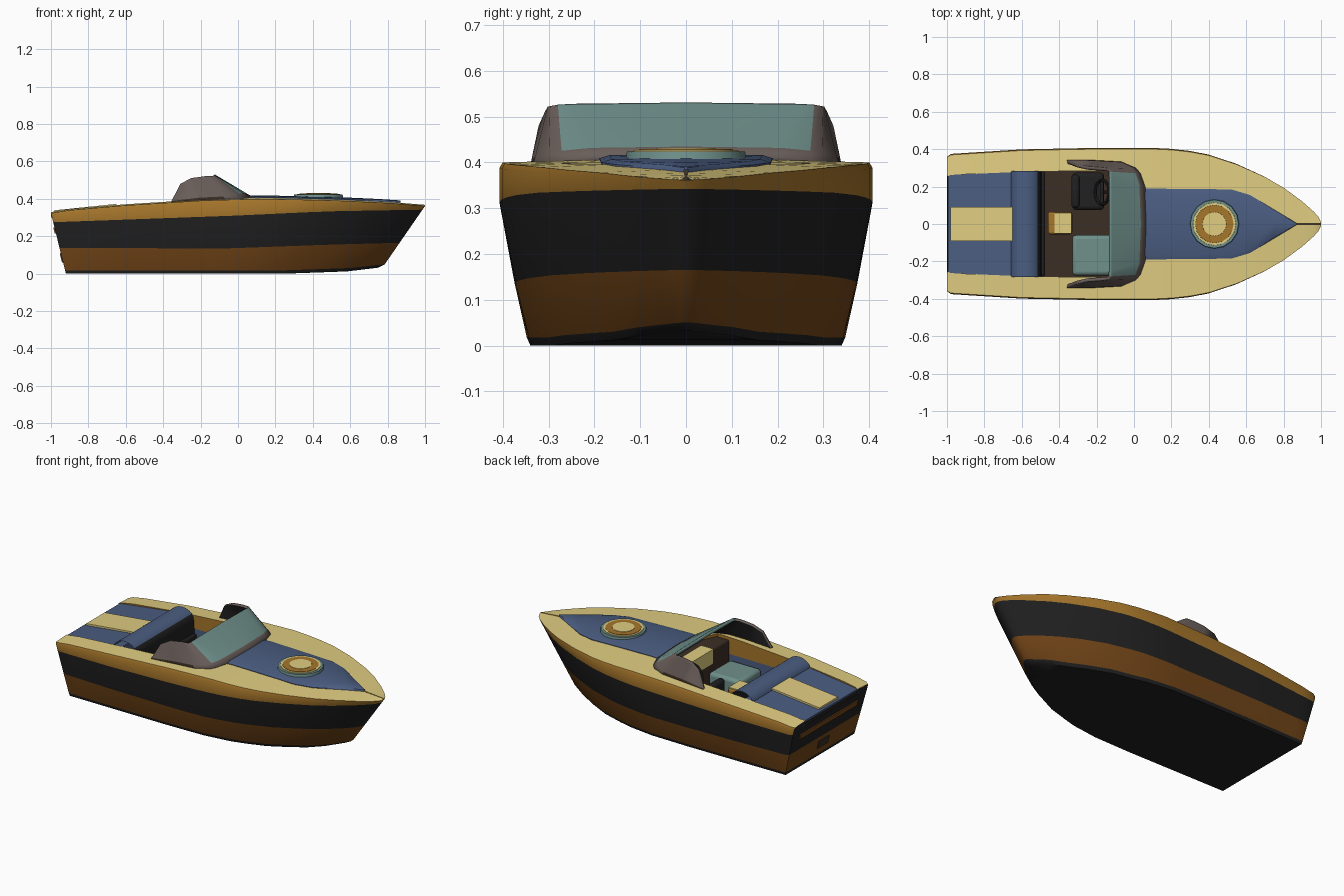
import bpy, bmesh, math
from mathutils import Vector

if "Cube" in bpy.data.objects:
    bpy.data.objects.remove(bpy.data.objects["Cube"])


def material(name, r, g, b):
    m = bpy.data.materials.new(name)
    m.use_nodes = True
    m.diffuse_color = (r, g, b, 1)
    m.node_tree.nodes["Principled BSDF"].inputs["Base Color"].default_value = (r, g, b, 1)
    return m


cream = material("cream deck", .75, .61, .22)
amber = material("amber wood", .38, .18, .024)
brown = material("brown wood", .17, .06, .009)
black = material("black paint", .015, .015, .015)
blue = material("blue vinyl", .07, .11, .22)
teal = material("teal glass", .16, .28, .26)
grey = material("grey frame", .14, .11, .1)
floor = material("dark floor", .045, .028, .018)


def finish(name, bm, mats):
    bmesh.ops.recalc_face_normals(bm, faces=bm.faces)
    mesh = bpy.data.meshes.new(name)
    bm.to_mesh(mesh)
    bm.free()
    for m in mats:
        mesh.materials.append(m)
    ob = bpy.data.objects.new(name, mesh)
    bpy.context.collection.objects.link(ob)
    return ob


def mirror(ob):
    mod = ob.modifiers.new("mirror", 'MIRROR')
    mod.use_axis = (False, True, False)
    mod.merge_threshold = .0005


def interp(table, x):
    """Piecewise linear lookup in a list of pairs."""
    if x <= table[0][0]:
        return table[0][1]
    for (a, u), (b, v) in zip(table, table[1:]):
        if x <= b:
            return u + (v - u) * (x - a) / (b - a)
    return table[-1][1]


def grid(bm, rows, mat_of):
    """Skin a list of equally long point rows; mat_of(row, column) picks the slot."""
    vs = [[bm.verts.new(p) for p in row] for row in rows]
    for i in range(len(vs) - 1):
        for j in range(len(vs[0]) - 1):
            f = bm.faces.new((vs[i][j], vs[i + 1][j], vs[i + 1][j + 1], vs[i][j + 1]))
            f.material_index = mat_of(i, j)
    return vs


def block(name, x, y, z, mat, bevel=0.0, tilt=0.0, rear_drop=0.0):
    """Box from ranges; rear_drop lowers the rear end of the top."""
    centre = Vector((sum(x), sum(y), sum(z))) / 2
    bm = bmesh.new()
    bmesh.ops.create_cube(bm, size=1)
    for v in bm.verts:
        drop = rear_drop if v.co.x < 0 and v.co.z > 0 else 0
        v.co = Vector((v.co.x * (x[1] - x[0]), v.co.y * (y[1] - y[0]), v.co.z * (z[1] - z[0]) - drop))
    ob = finish(name, bm, [mat])
    ob.location = centre
    ob.rotation_euler.y = tilt
    if bevel:
        mod = ob.modifiers.new("bevel", 'BEVEL')
        mod.width, mod.segments = bevel, 3


def disc(name, radius, z0, z1, mat, x):
    bm = bmesh.new()
    bmesh.ops.create_cone(bm, cap_ends=True, segments=16, radius1=radius,
                          radius2=radius - .006, depth=z1 - z0)
    finish(name, bm, [mat]).location = (x, 0, (z0 + z1) / 2)


# Hull lines
sheer_w = [(-1, .362), (-.98, .375), (-.6, .399), (-.2, .407), (.1, .407), (.2, .402), (.3, .391), (.4, .372),
           (.55, .323), (.7, .255), (.8, .197), (.9, .122), (.96, .068), (.985, .04), (1, .012)]
sheer_z = [(-1, .322), (-.95, .335), (-.6, .365), (-.2, .39), (.1, .4), (.5, .392), (.8, .378), (1, .362)]
chine_w = [(-1, .338), (-.2, .342), (.1, .337), (.3, .315), (.55, .26), (.75, .182), (.9, .1), (1, .012)]
chine_z = [(-1, 0), (.4, 0), (.8, .012), (1, .032)]
stripe_top = [(-1, .275), (0, .31), (.5, .333), (1, .342)]
stripe_low = [(-1, .137), (0, .135), (.6, .155), (1, .165)]
opening = [(-1, .28), (-.02, .285), (.03, .18), (.52, .18), (.6, .15), (.84, .004), (1, .002)]
sole_z = [(-.75, .3), (-.6, .16), (-.02, .16), (.03, .358)]
stations = [-1, -.98, -.9, -.75, -.6, -.4, -.2, -.02, .03, .1, .2, .3, .4, .55, .7, .8, .86, .9, .96, .985, 1]

# Hull shell with painted bands, side deck and two-tone cockpit lining
hull_mats = [black, brown, amber, cream, floor, blue]
band = [0, 0, 1, 0, 2, 2, 3, 2, 5, 4]


def section(x):
    wt, zt, wb, zb, sole = (interp(t, x) for t in (sheer_w, sheer_z, chine_w, chine_z, sole_z))
    low = -.92 + (x + 1) * .835

    def side(z):
        f = z / zt
        return Vector((low + (x - low) * f, wb + (wt - wb) * min(1, z / .31) ** .85, z))
    inner = min(interp(opening, x), wt * .7)
    keel, chine = Vector((low, 0, zb)), Vector((low, wb - .006 * wb, zb))
    return [keel, chine, side(zb + .018), side(interp(stripe_low, x)), side(interp(stripe_top, x)),
            side(zt - .012), Vector((x, wt * .985, zt)), Vector((x, inner, zt + .006)),
            Vector((x, inner, max(sole, .295))), Vector((x, inner, sole)), Vector((x, 0, sole))]


bm = bmesh.new()
skin = grid(bm, [section(x) for x in stations], lambda i, j: band[j])
for end, colours in ((skin[0], [0, 1, 0, 0, 0]), (skin[-1], band[1:6])):
    mids = [bm.verts.new((v.co.x, 0, v.co.z)) for v in end[1:7]]
    for k, colour in enumerate(colours):
        f = bm.faces.new((end[k + 1], end[k + 2], mids[k + 1], mids[k]))
        f.material_index = colour
bmesh.ops.remove_doubles(bm, verts=bm.verts, dist=.0002)
mirror(finish("hull", bm, hull_mats))

# Raised foredeck panel
panel_w = [(.02, .19), (.52, .185), (.62, .155), (.87, .004)]
rows = []
for x in (.02, .1, .3, .52, .57, .62, .75, .87):
    w, z = interp(panel_w, x), interp(sheer_z, x)
    rows.append([Vector((x, w, z - .02)), Vector((x, w, z + .009)),
                 Vector((x, w * .88, z + .016)), Vector((x, 0, z + .019))])
bm = bmesh.new()
skin = grid(bm, rows, lambda i, j: 0)
bm.faces.new(skin[0] + [bm.verts.new((.02, 0, .37))])
mirror(finish("foredeck_panel", bm, [blue]))

# Round hatch
disc("hatch_rim", .135, .39, .424, teal, .43)
disc("hatch_border", .12, .39, .427, cream, .43)
disc("hatch_ring", .108, .39, .429, amber, .43)
disc("hatch_centre", .07, .39, .431, cream, .43)

# Wraparound windshield: glass in front, framed sides with dark rear feet
base = [(.07, 0, .415), (.06, .2, .412), (.035, .27, .405), (.01, .3, .4), (-.06, .335, .39),
        (-.2, .343, .385), (-.365, .345, .37)]
top = [(-.125, 0, .531), (-.125, .25, .528), (-.125, .28, .526), (-.135, .297, .523), (-.17, .302, .522),
       (-.25, .308, .511), (-.308, .322, .48)]
rows = [[Vector(a).lerp(Vector(b), t) for a, b in zip(base, top)] for t in (0, .17, .97, 1)]


def pane(i, j):
    if j < 2:
        return 1 if i > 0 else 0
    return 2 if i == 0 and j > 3 else 0


bm = bmesh.new()
grid(bm, rows, pane)
shield = finish("windshield", bm, [grey, teal, floor, black, teal, floor])
mirror(shield)
mod = shield.modifiers.new("thickness", 'SOLIDIFY')
mod.thickness, mod.offset, mod.material_offset = .018, -1, 3

# Rear deck and sun pad
block("rear_deck", (-.995, -.6), (-.284, .284), (.3, .368), blue, rear_drop=.042)
block("sun_pad", (-.98, -.65), (-.09, .09), (.31, .373), cream, rear_drop=.034)

# Rear bench: rounded backrest extruded across the cockpit
profile = [(-.49, .17)] + [(-.58 + .08 * math.cos(a), .345 + .063 * math.sin(a))
                           for a in (k * math.pi / 10 for k in range(11))] + [(-.665, .17)]
bm = bmesh.new()
grid(bm, [[Vector((x, y, z)) for x, z in profile] for y in (-.283, .283)],
     lambda i, j: 1 if j < 3 else 0)
bmesh.ops.holes_fill(bm, edges=bm.edges)
finish("rear_backrest", bm, [blue, black])
block("rear_bench", (-.54, -.475), (-.28, .28), (.16, .27), black, .012)

# Cockpit furniture
block("centre_console", (-.46, -.33), (-.055, .065), (.16, .28), amber, .012)
block("console_top", (-.425, -.335), (-.05, .06), (.275, .284), cream)
block("dashboard", (-.1, .04), (-.284, .284), (.16, .385), floor, .01)
block("dashboard_trim", (-.106, -.02), (-.12, .26), (.3, .391), cream)
block("passenger_seat", (-.33, -.11), (-.275, -.06), (.16, .27), teal, .02)
block("driver_seat", (-.33, -.16), (.075, .275), (.16, .26), black, .02)
block("driver_backrest", (-.335, -.29), (.085, .265), (.2, .35), black, .02)

# Steering wheel
bpy.ops.mesh.primitive_torus_add(major_radius=.065, minor_radius=.009, major_segments=20,
                                 minor_segments=8, location=(-.17, .17, .36),
                                 rotation=(0, -math.radians(55), 0))
wheel = bpy.context.object
wheel.name = "steering_wheel"
wheel.data.materials.append(black)
block("wheel_spoke", (-.178, -.162), (.11, .23), (.352, .368), black)
block("steering_column", (-.17, -.08), (.16, .18), (.34, .36), black, tilt=.5)

# Transom trim and outlet plate
block("transom_strip", (-.984, -.975), (-.28, .28), (.215, .248), brown, tilt=-.245)
block("transom_outlet", (-.947, -.938), (-.05, .05), (.06, .11), floor, tilt=-.245)

# Smooth shading with sharp creases
bpy.ops.object.select_all(action='DESELECT')
for ob in bpy.context.scene.objects:
    if ob.type == 'MESH':
        ob.select_set(True)
        bpy.context.view_layer.objects.active = ob
bpy.ops.object.shade_smooth_by_angle(angle=math.radians(32))
